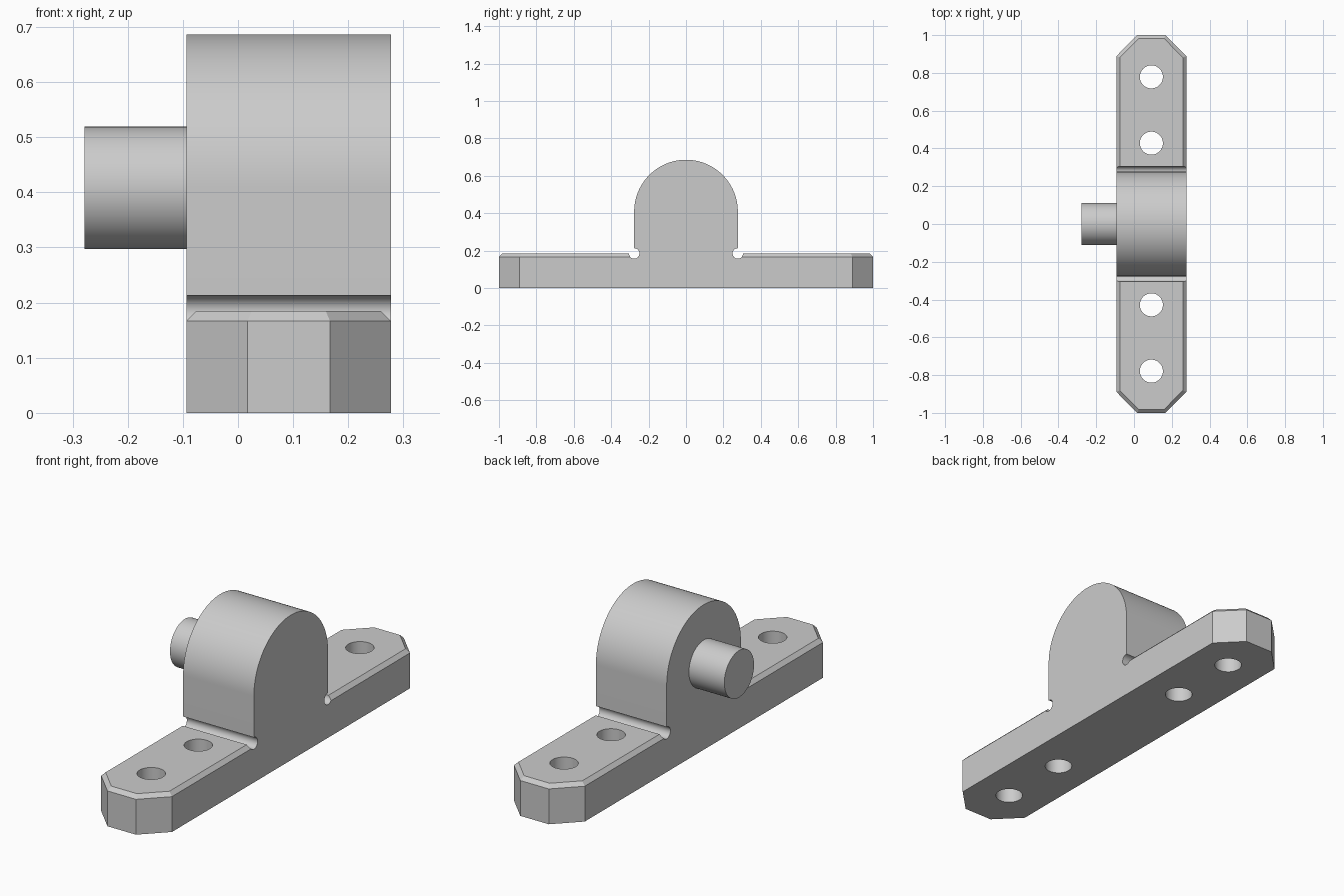
import bpy, bmesh, math
from mathutils import Matrix, Vector

if "Cube" in bpy.data.objects:
    bpy.data.objects.remove(bpy.data.objects["Cube"], do_unlink=True)

X0, X1 = -0.093, 0.277          # body sides
XC = (X0 + X1) / 2
BASE_H, CHAMFER = 0.185, 0.018
HUB_R, AXIS_Z = 0.277, 0.409

grey = bpy.data.materials.new("light_grey")
grey.use_nodes = True
colour = (0.6, 0.6, 0.6, 1)
grey.diffuse_color = colour
grey.node_tree.nodes["Principled BSDF"].inputs["Base Color"].default_value = colour


def make_object(name, bm):
    bmesh.ops.recalc_face_normals(bm, faces=bm.faces)
    mesh = bpy.data.meshes.new(name)
    bm.to_mesh(mesh)
    bm.free()
    mesh.materials.append(grey)
    obj = bpy.data.objects.new(name, mesh)
    bpy.context.collection.objects.link(obj)
    return obj


def prism(name, points, direction):
    """Extrude a planar outline along a direction."""
    bm = bmesh.new()
    face = bm.faces.new([bm.verts.new(p) for p in points])
    ext = bmesh.ops.extrude_face_region(bm, geom=[face])["geom"]
    verts = [v for v in ext if isinstance(v, bmesh.types.BMVert)]
    bmesh.ops.translate(bm, verts=verts, vec=direction)
    return make_object(name, bm)


def cylinder(name, radius, length, centre, axis, segments=64):
    bm = bmesh.new()
    turn = Matrix.Rotation(math.pi / 2, 4, "Y") if axis == "X" else Matrix()
    bmesh.ops.create_cone(bm, cap_ends=True, segments=segments, radius1=radius,
                          radius2=radius, depth=length,
                          matrix=Matrix.Translation(centre) @ turn)
    return make_object(name, bm)


def combine(target, other, operation):
    """Apply a boolean and remove the helper."""
    mod = target.modifiers.new(operation, "BOOLEAN")
    mod.operation, mod.solver, mod.object = operation, "EXACT", other
    bpy.context.view_layer.update()
    result = target.evaluated_get(bpy.context.evaluated_depsgraph_get())
    mesh = bpy.data.meshes.new_from_object(result)
    target.modifiers.clear()
    target.data = mesh
    bpy.data.objects.remove(other, do_unlink=True)


# Base bar with clipped corners and a chamfered top rim
quarter = [(0.185, 0.889), (0.0745, 1.0)]
outline = [(XC + sx * x, sy * y, 0)
           for sx, sy in ((1, 1), (-1, 1), (-1, -1), (1, -1))
           for x, y in (quarter if sx * sy > 0 else quarter[::-1])]
body = prism("bearing_block", outline, Vector((0, 0, BASE_H)))
bm = bmesh.new()
bm.from_mesh(body.data)
rim = [e for e in bm.edges if all(v.co.z > BASE_H - 0.001 for v in e.verts)]
bmesh.ops.bevel(bm, geom=rim, offset=CHAMFER, segments=1, affect="EDGES")
bm.to_mesh(body.data)
bm.free()

# Round-topped hub
arc = [(X0, HUB_R * math.cos(math.pi * i / 64), AXIS_Z + HUB_R * math.sin(math.pi * i / 64))
       for i in range(65)]
hub = prism("hub", [(X0, -HUB_R, 0), (X0, HUB_R, 0)] + arc, Vector((X1 - X0, 0, 0)))
combine(body, hub, "UNION")

# Relief grooves beside the hub and bolt holes
for side in (-1, 1):
    groove = cylinder("groove_cutter", 0.028, 1, (XC, side * HUB_R, BASE_H), "X", 32)
    combine(body, groove, "DIFFERENCE")
    for y in (0.428, 0.779):
        hole = cylinder("hole_cutter", 0.061, 1, (XC, side * y, 0), "Z", 48)
        combine(body, hole, "DIFFERENCE")

# Side pin
pin_end = -0.278
pin = cylinder("side_pin", 0.111, X0 - pin_end, ((X0 + pin_end) / 2, 0, AXIS_Z - 0.001), "X")

# Smooth round surfaces, keep edges sharp
for obj in (body, pin):
    bpy.ops.object.select_all(action="DESELECT")
    obj.select_set(True)
    bpy.context.view_layer.objects.active = obj
    bpy.ops.object.shade_smooth_by_angle(angle=math.radians(25))
